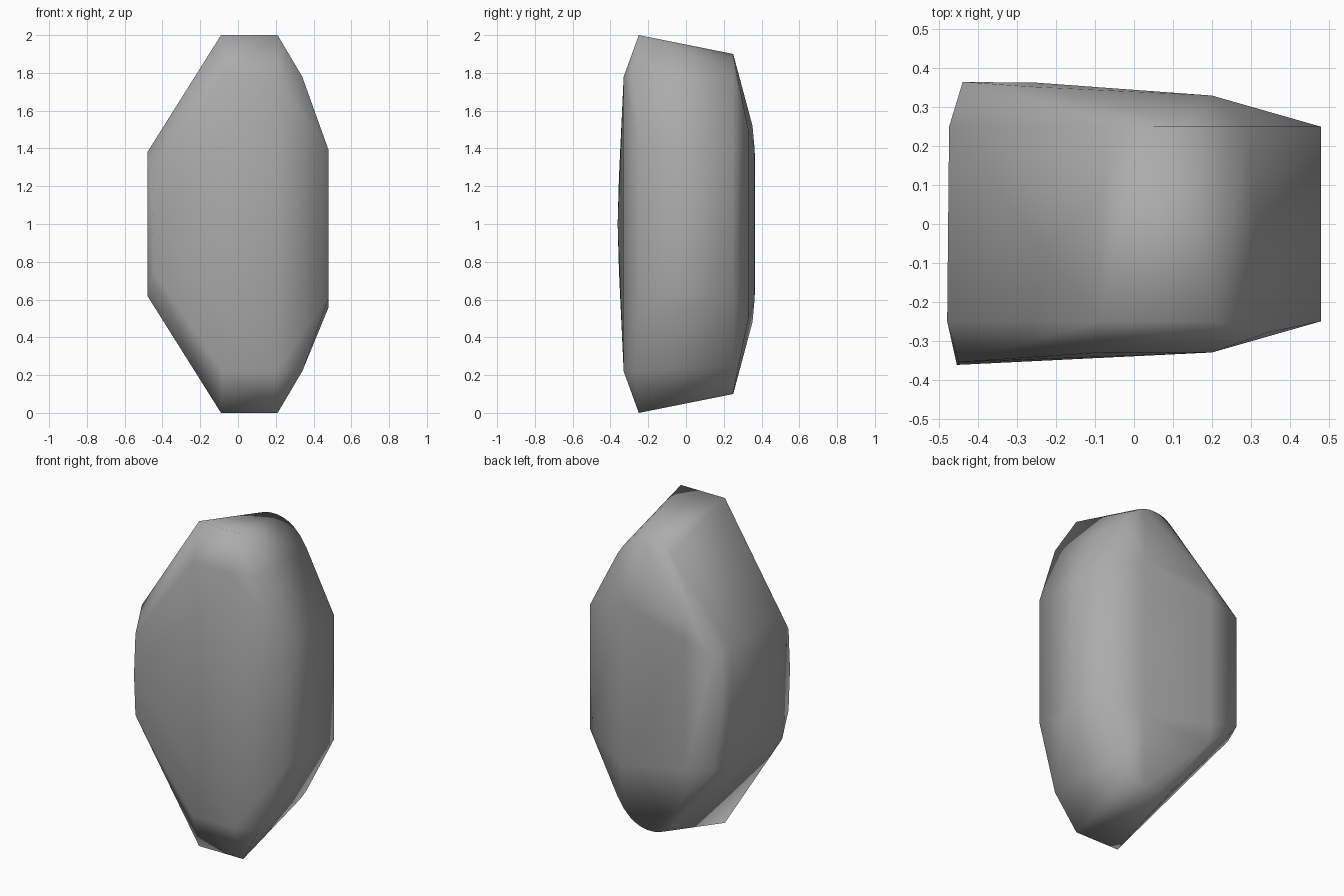
import bpy, bmesh

if "Cube" in bpy.data.objects:
    bpy.data.objects.remove(bpy.data.objects["Cube"])

# Upper-half corners of the rock; the lower half mirrors them about z = 1
front_rim = [(-.48, -.25, 1.38), (-.09, -.25, 2), (.21, -.25, 2),
             (.34, -.28, 1.78), (.48, -.25, 1.39)]
front_face = [(-.455, -.362, 1.0), (-.45, -.355, 1.25), (-.08, -.33, 1.78),
              (.2, -.33, 1.78)]
# Back rim has a rounded crest
back_rim = [(-.475, .25, 1.38), (-.075, .25, 1.84), (-.05, .25, 1.862),
            (-.02, .25, 1.882), (.015, .25, 1.895), (.05, .25, 1.90),
            (.09, .25, 1.90), (.13, .25, 1.893), (.17, .25, 1.877),
            (.21, .25, 1.85), (.25, .25, 1.81), (.29, .25, 1.75),
            (.48, .25, 1.38)]
back_face = [(-.44, .365, 1.35), (-.25, .363, 1.40), (-.25, .352, 1.52),
             (.2, .33, 1.5)]

# Rock: convex shell wrapped around the corners
bm = bmesh.new()
for x, y, z in front_rim + front_face + back_rim + back_face:
    for zz in {z, 2 - z}:
        bm.verts.new((x, y, zz))
bm.verts.new((.48, -.02, .56))  # lower right bulge
bmesh.ops.convex_hull(bm, input=bm.verts)
loose = [v for v in bm.verts if not v.link_faces]
bmesh.ops.delete(bm, geom=loose, context='VERTS')
bmesh.ops.recalc_face_normals(bm, faces=bm.faces)
for f in bm.faces:
    f.smooth = True

mesh = bpy.data.meshes.new("rock")
bm.to_mesh(mesh)
bm.free()
rock = bpy.data.objects.new("rock", mesh)
bpy.context.collection.objects.link(rock)

# Dark grey stone
stone = bpy.data.materials.new("stone")
stone.diffuse_color = (.41, .41, .41, 1)
stone.use_nodes = True
stone.node_tree.nodes["Principled BSDF"].inputs["Base Color"].default_value = stone.diffuse_color
mesh.materials.append(stone)
